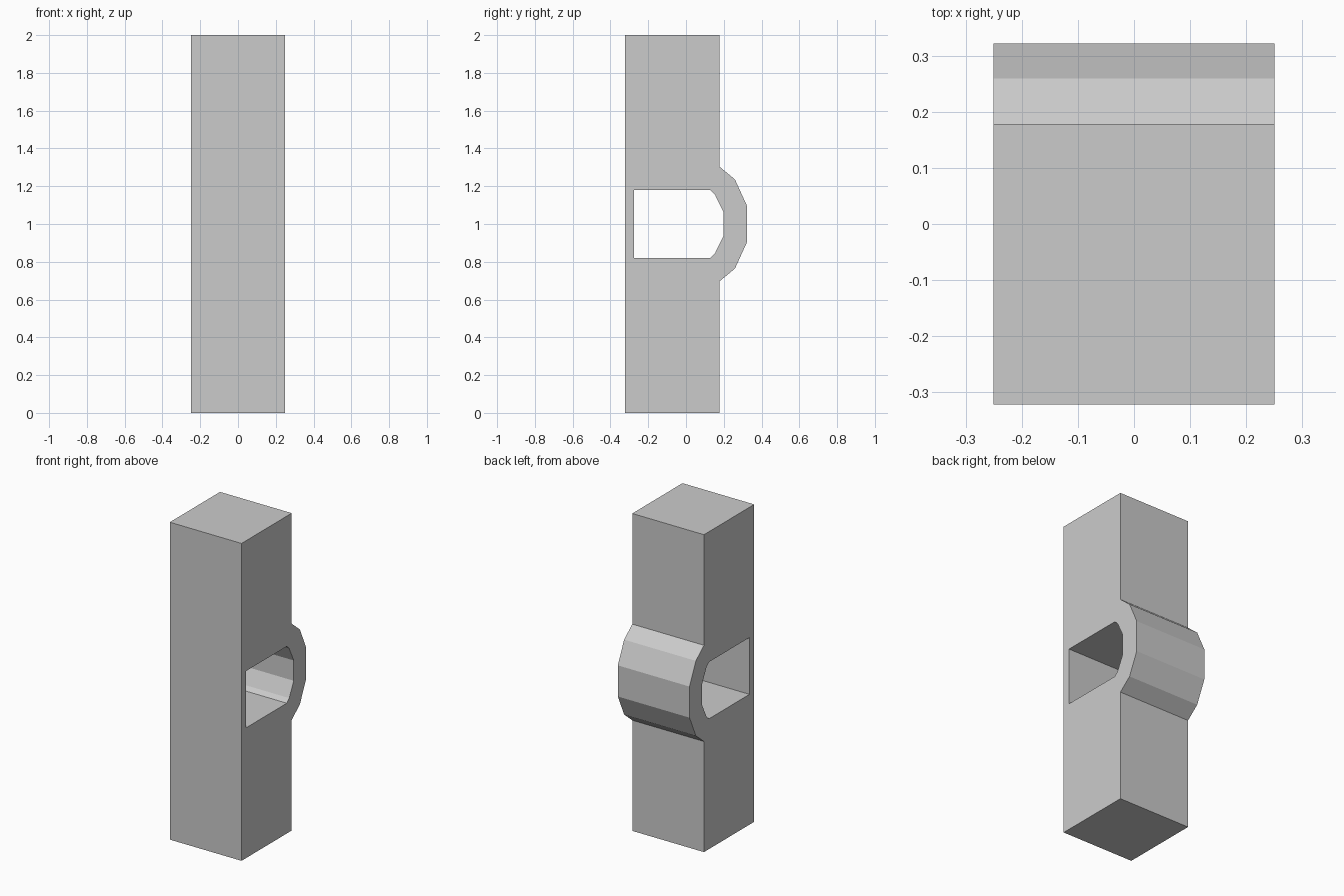
import bpy
from mathutils import Matrix

if "Cube" in bpy.data.objects:
    bpy.data.objects.remove(bpy.data.objects["Cube"])

MID = 1.0      # height of the mirror line
HALF_W = 0.25  # half width along x


def mirrored(half):
    """Close a (y, height above middle) half profile by mirroring it downwards."""
    top = [(y, MID + h) for y, h in half]
    return top + [(y, MID - h) for y, h in reversed(half)]


# Side profiles: post with faceted bulge, and the window through it
outer = mirrored([(-0.322, 1.0), (0.178, 1.0), (0.178, 0.303),
                  (0.259, 0.236), (0.322, 0.098)])
window = mirrored([(-0.275, 0.179), (0.129, 0.179), (0.153, 0.156), (0.198, 0.064)])

curve = bpy.data.curves.new("post_profile", 'CURVE')
curve.dimensions = '2D'
curve.fill_mode = 'BOTH'
curve.extrude = HALF_W
for pts in (outer, window):
    spline = curve.splines.new('POLY')
    spline.points.add(len(pts) - 1)
    for p, (y, z) in zip(spline.points, pts):
        p.co = (y, z, 0, 1)
    spline.use_cyclic_u = True
    spline.use_smooth = False

# Extruded post, turned so the profile lies in the y-z plane
post = bpy.data.objects.new("post_with_window", curve)
bpy.context.collection.objects.link(post)
bpy.context.view_layer.objects.active = post
post.select_set(True)
bpy.ops.object.convert(target='MESH')
post = bpy.context.object
post.data.transform(Matrix(((0, 0, 1, 0), (1, 0, 0, 0), (0, 1, 0, 0), (0, 0, 0, 1))))
bpy.ops.object.mode_set(mode='EDIT')
bpy.ops.mesh.select_all(action='SELECT')
bpy.ops.mesh.remove_doubles(threshold=0.0005)
bpy.ops.mesh.normals_make_consistent(inside=False)
bpy.ops.object.mode_set(mode='OBJECT')
bpy.ops.object.shade_flat()
